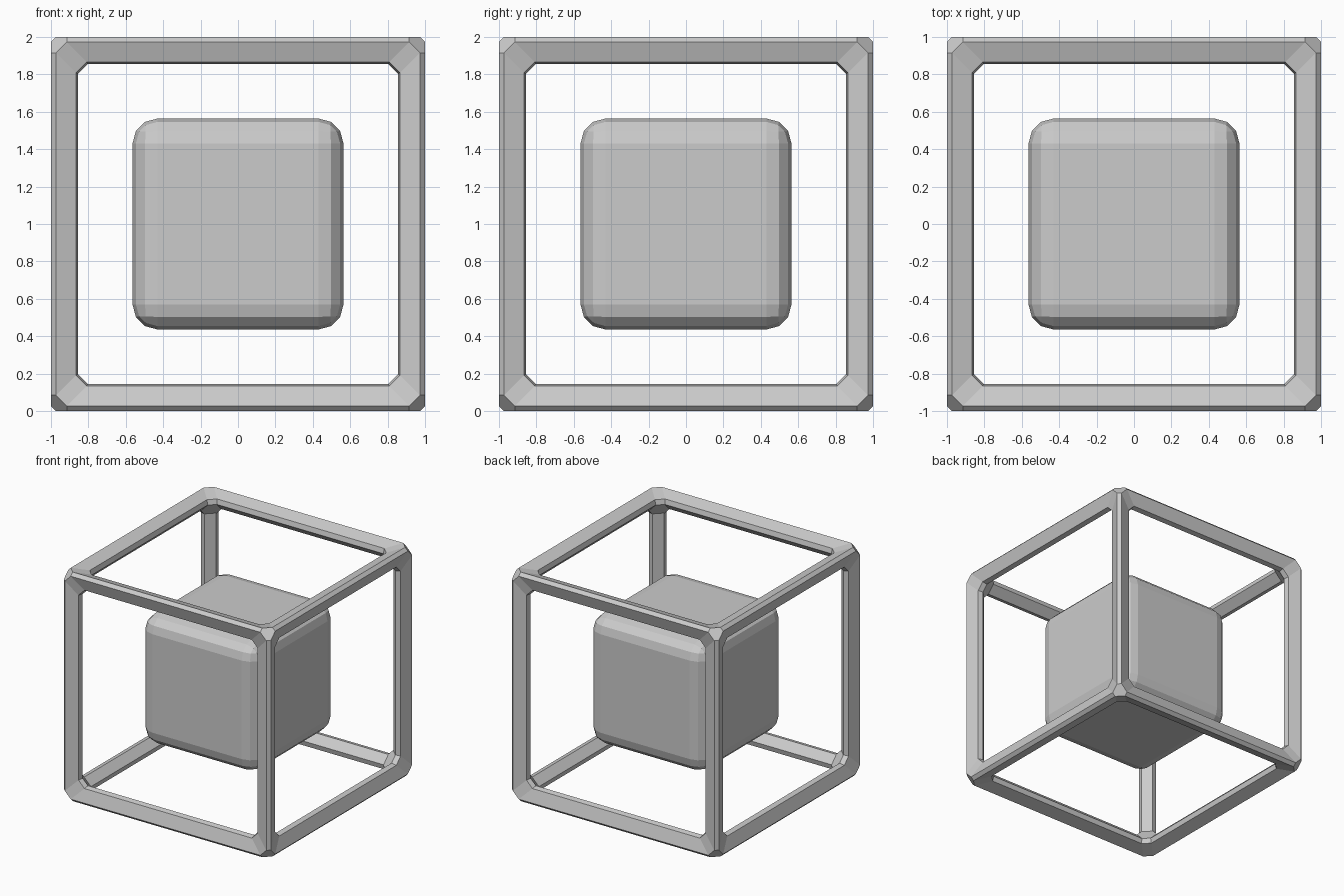
import bpy
import bmesh
from itertools import product

# Remove the default object
old = bpy.data.objects.get("Cube")
if old:
    bpy.data.objects.remove(old, do_unlink=True)

# Single plain grey
GREY = (0.6, 0.6, 0.6, 1.0)
grey = bpy.data.materials.new("plain_grey")
grey.use_nodes = True
grey.diffuse_color = GREY
grey.node_tree.nodes["Principled BSDF"].inputs["Base Color"].default_value = GREY


def add_part(name, bm, width, segments):
    """Turn a bmesh into a flat-shaded part whose every edge is bevelled."""
    bmesh.ops.recalc_face_normals(bm, faces=bm.faces)
    mesh = bpy.data.meshes.new(name)
    bm.to_mesh(mesh)
    bm.free()
    mesh.materials.append(grey)
    obj = bpy.data.objects.new(name, mesh)
    obj.location.z = 1
    bpy.context.collection.objects.link(obj)
    bevel = obj.modifiers.new("bevel", "BEVEL")
    bevel.offset_type = "OFFSET"
    bevel.limit_method = "NONE"
    bevel.use_clamp_overlap = False
    bevel.width = width
    bevel.segments = segments


# Open outer frame: outer ridge, inner ridge and the rim of each opening
OUTER, INNER, RIM, RIM_DEPTH = 1.0133, 0.8885, 0.826, 0.951
bm = bmesh.new()
corners = {}
for signs in product((-1, 1), repeat=3):
    ring = {"outer": [OUTER] * 3, "inner": [INNER] * 3}
    for axis in range(3):
        ring[axis] = [RIM_DEPTH if i == axis else RIM for i in range(3)]
    corners[signs] = {key: bm.verts.new([s * c for s, c in zip(signs, co)])
                      for key, co in ring.items()}

# Twelve struts, each with four sides, joined at the mitred corners
for signs, start in corners.items():
    for axis in range(3):
        if signs[axis] > 0:
            continue
        end = corners[tuple(1 if i == axis else s for i, s in enumerate(signs))]
        section = ["outer", (axis + 1) % 3, "inner", (axis + 2) % 3]
        for a, b in zip(section, section[1:] + section[:1]):
            bm.faces.new((start[a], start[b], end[b], end[a]))
add_part("outer_frame", bm, 0.042, 1)

# Rounded block floating in the middle
bm = bmesh.new()
bmesh.ops.create_cube(bm, size=1.128)
add_part("inner_block", bm, 0.134, 3)
